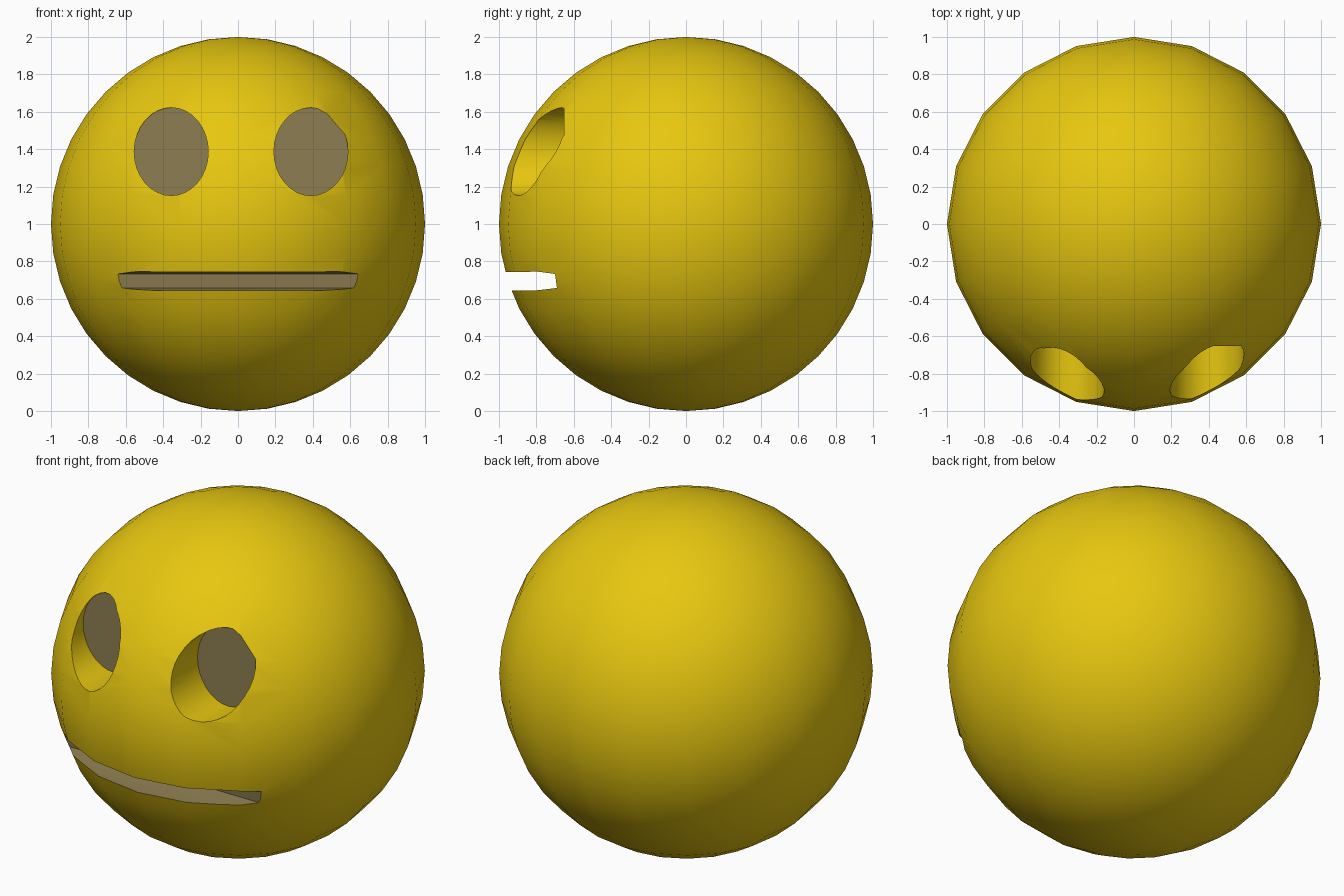
import bpy, bmesh, math

if "Cube" in bpy.data.objects:
    bpy.data.objects.remove(bpy.data.objects["Cube"])


def material(name, color):
    m = bpy.data.materials.new(name)
    m.diffuse_color = color
    m.use_nodes = True
    m.node_tree.nodes["Principled BSDF"].inputs["Base Color"].default_value = m.diffuse_color
    return m


MATS = [material("yellow", (0.8, 0.57, 0.005, 1)),
        material("dark_recess", (0.27, 0.21, 0.085, 1))]


def make_object(name, bm):
    bmesh.ops.recalc_face_normals(bm, faces=bm.faces)
    mesh = bpy.data.meshes.new(name)
    bm.to_mesh(mesh)
    bm.free()
    for m in MATS:
        mesh.materials.append(m)
    ob = bpy.data.objects.new(name, mesh)
    bpy.context.collection.objects.link(ob)
    return ob


def prism(name, ring_a, ring_b, dark_sides):
    """Closed prism between two matching rings; caps are always dark."""
    bm = bmesh.new()
    a = [bm.verts.new(p) for p in ring_a]
    b = [bm.verts.new(p) for p in ring_b]
    n = len(a)
    for i in range(n):
        j = (i + 1) % n
        bm.faces.new((a[i], a[j], b[j], b[i])).material_index = int(dark_sides)
    for ring in (a, b):
        bm.faces.new(ring).material_index = 1
    ob = make_object(name, bm)
    ob.hide_render = True
    return ob


def eye_cutter(name, cx):
    n = 32
    pts = [(cx + 0.198 * math.cos(2 * math.pi * i / n),
            1.387 + 0.235 * math.sin(2 * math.pi * i / n)) for i in range(n)]
    return prism(name, [(x, -1.2, z) for x, z in pts],
                 [(x, -0.652, z) for x, z in pts], False)


# Head: 20-sided sphere
bm = bmesh.new()
bmesh.ops.create_uvsphere(bm, u_segments=20, v_segments=20, radius=1)
bmesh.ops.translate(bm, verts=bm.verts, vec=(0, 0, 1))
head = make_object("head", bm)

# Eye sockets and mouth slot
profile = [(-1.2, 0.742), (-0.79, 0.745), (-0.70, 0.733),
           (-0.69, 0.658), (-0.80, 0.645), (-1.2, 0.645)]
cutters = [eye_cutter("left_eye_cutter", -0.357),
           eye_cutter("right_eye_cutter", 0.39),
           prism("mouth_cutter", [(-1.2, y, z) for y, z in profile],
                 [(1.2, y, z) for y, z in profile], True)]

bpy.context.view_layer.objects.active = head
head.select_set(True)
for c in cutters:
    mod = head.modifiers.new("cut", 'BOOLEAN')
    mod.operation = 'DIFFERENCE'
    mod.solver = 'EXACT'
    mod.object = c
    bpy.ops.object.modifier_apply(modifier=mod.name)
    bpy.data.objects.remove(c)

# Smooth skin, crisp cut edges
bpy.ops.object.shade_smooth_by_angle(angle=math.radians(30))
